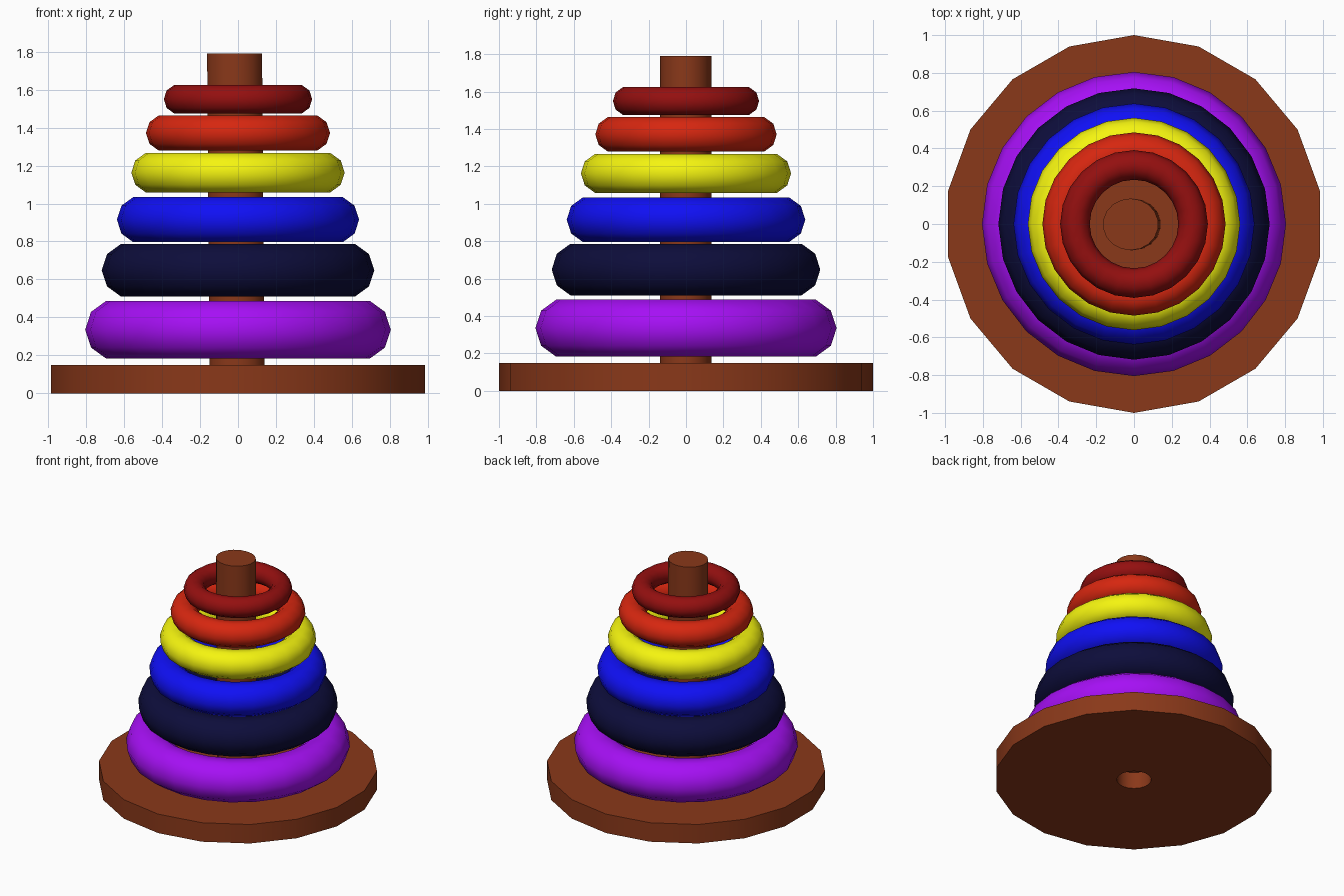
import bpy, bmesh
from math import sin, cos, pi, radians

if "Cube" in bpy.data.objects:
    bpy.data.objects.remove(bpy.data.objects["Cube"])


def material(name, srgb):
    m = bpy.data.materials.new(name)
    lin = [((c + 0.055) / 1.055) ** 2.4 if c > 0.04 else c / 12.92 for c in srgb]
    m.diffuse_color = (*lin, 1)
    m.use_nodes = True
    m.node_tree.nodes["Principled BSDF"].inputs["Base Color"].default_value = m.diffuse_color
    return m


def finish(name, bm, mat, angle):
    bmesh.ops.recalc_face_normals(bm, faces=bm.faces)
    mesh = bpy.data.meshes.new(name)
    bm.to_mesh(mesh)
    bm.free()
    mesh.materials.append(mat)
    ob = bpy.data.objects.new(name, mesh)
    bpy.context.collection.objects.link(ob)
    bpy.ops.object.select_all(action='DESELECT')
    ob.select_set(True)
    bpy.context.view_layer.objects.active = ob
    bpy.ops.object.shade_smooth_by_angle(angle=radians(angle))
    return ob


def lathe(name, profile, sides, mat, angle):
    """Revolve a closed (radius, z) profile around the z axis."""
    bm = bmesh.new()
    loops = [[bm.verts.new((r * sin(2 * pi * i / sides), r * cos(2 * pi * i / sides), z))
              for r, z in profile] for i in range(sides)]
    n = len(profile)
    for i in range(sides):
        a, b = loops[i], loops[(i + 1) % sides]
        for j in range(n):
            k = (j + 1) % n
            bm.faces.new((a[j], a[k], b[k], b[j]))
    return finish(name, bm, mat, angle)


wood = material("wood", (0.54, 0.22, 0.10))

# 18-sided base plate with a hole through the middle
lathe("base", [(0.124, 0), (1, 0), (1, 0.15), (0.124, 0.15)], 18, wood, 30)

# Peg, slightly oval and leaning a little to the left
bm = bmesh.new()
bottom, top = 0.13, 1.79
bmesh.ops.create_cone(bm, cap_ends=True, segments=18, radius1=1, radius2=1, depth=top - bottom)
for v in bm.verts:
    lean = -0.018 if v.co.z > 0 else -0.005
    v.co = (v.co.x * 0.147 + lean, v.co.y * 0.137 - 0.002, v.co.z + (top + bottom) / 2)
finish("peg", bm, wood, 30)

# Stacked rings: name, outer radius, bottom z, top z, colour
rings = [
    ("purple_ring", 0.805, 0.183, 0.487, (0.65, 0.06, 0.96)),
    ("navy_ring", 0.718, 0.511, 0.786, (0.05, 0.05, 0.23)),
    ("blue_ring", 0.638, 0.796, 1.034, (0.06, 0.06, 0.96)),
    ("yellow_ring", 0.562, 1.059, 1.266, (0.96, 0.96, 0.06)),
    ("red_ring", 0.485, 1.279, 1.464, (0.84, 0.15, 0.06)),
    ("dark_red_ring", 0.391, 1.475, 1.624, (0.58, 0.06, 0.06)),
]
for name, outer, z0, z1, colour in rings:
    r = (z1 - z0) / 2 / sin(radians(72))
    section = [(outer - r + r * cos(pi * j / 5), (z0 + z1) / 2 + r * sin(pi * j / 5))
               for j in range(10)]
    lathe(name, section, 24, material(name, colour), 60)
